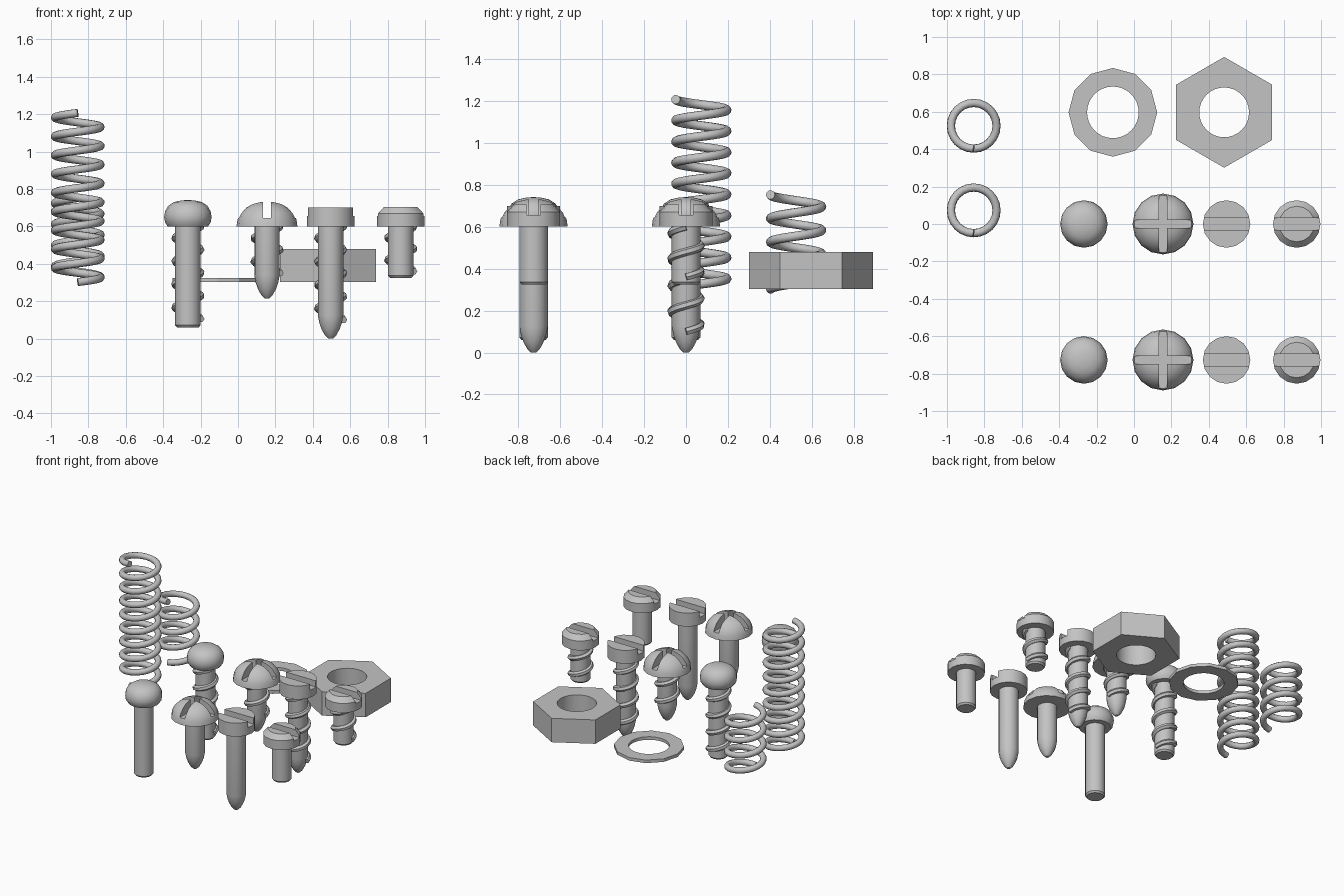
import bpy, bmesh, math

if "Cube" in bpy.data.objects:
    bpy.data.objects.remove(bpy.data.objects["Cube"], do_unlink=True)

steel = bpy.data.materials.new("brushed_steel")
steel.use_nodes = True
COLOR = (0.55, 0.55, 0.55, 1)
steel.diffuse_color = COLOR
steel.node_tree.nodes["Principled BSDF"].inputs["Base Color"].default_value = COLOR


def activate(obj):
    bpy.ops.object.select_all(action="DESELECT")
    obj.select_set(True)
    bpy.context.view_layer.objects.active = obj


def finish(obj, angle=35):
    obj.data.materials.clear()
    obj.data.materials.append(steel)
    activate(obj)
    bpy.ops.object.shade_smooth_by_angle(angle=math.radians(angle))
    return obj


def lathe(name, profile, center, sides=16):
    """Revolve (radius, z) points, bottom to top, into a closed solid."""
    bm = bmesh.new()
    rings = []
    for r, z in profile:
        ring = []
        for i in range(sides):
            a = math.tau * i / sides
            ring.append(bm.verts.new((r * math.cos(a), r * math.sin(a), z)))
        rings.append(ring)
    for low, high in zip(rings, rings[1:]):
        for i in range(sides):
            j = (i + 1) % sides
            bm.faces.new((low[i], low[j], high[j], high[i]))
    bm.faces.new(rings[0][::-1])
    bm.faces.new(rings[-1])
    mesh = bpy.data.meshes.new(name)
    bm.to_mesh(mesh)
    bm.free()
    obj = bpy.data.objects.new(name, mesh)
    obj.location = (*center, 0)
    bpy.context.collection.objects.link(obj)
    return obj


def subtract(obj, cutter):
    activate(obj)
    mod = obj.modifiers.new("cut", "BOOLEAN")
    mod.operation = "DIFFERENCE"
    mod.solver = "EXACT"
    mod.object = cutter
    bpy.ops.object.modifier_apply(modifier=mod.name)
    bpy.data.objects.remove(cutter, do_unlink=True)


def slot(obj, center, width, floor, along_x=True):
    bpy.ops.mesh.primitive_cube_add(size=1, location=(*center, floor + 0.1))
    cutter = bpy.context.object
    cutter.scale = (0.5, width, 0.2) if along_x else (width, 0.5, 0.2)
    bpy.context.view_layer.update()
    subtract(obj, cutter)


def helix(name, center, radius, wire, z0, z1, turns, start, steps, resolution):
    curve = bpy.data.curves.new(name, "CURVE")
    curve.dimensions = "3D"
    curve.bevel_depth = wire
    curve.bevel_resolution = resolution
    curve.use_fill_caps = True
    spline = curve.splines.new("POLY")
    count = int(turns * steps)
    spline.points.add(count)
    for i, p in enumerate(spline.points):
        t = i / count
        a = start + t * turns * math.tau
        p.co = (radius * math.cos(a), radius * math.sin(a), z0 + t * (z1 - z0), 1)
    obj = bpy.data.objects.new(name, curve)
    obj.location = (*center, 0)
    bpy.context.collection.objects.link(obj)
    activate(obj)
    bpy.ops.object.convert(target="MESH")
    return finish(bpy.context.object, 50)


def plate(name, center, sides, radius, hole, z0, z1):
    def prism(n, r, height):
        bpy.ops.mesh.primitive_cylinder_add(
            vertices=n, radius=r, depth=height, location=(*center, (z0 + z1) / 2))
        return bpy.context.object
    obj = prism(sides, radius, z1 - z0)
    obj.name = name
    subtract(obj, prism(32, hole, 1))
    return finish(obj, 20)


SHANK = 0.068
HEAD_Z = 0.6


def blunt(bottom):
    return [(0.058, bottom), (SHANK, bottom + 0.012), (SHANK, HEAD_Z + 0.02)]


def pointed(bottom):
    tip = [(0.012, 0), (0.03, 0.017), (0.048, 0.05), (0.06, 0.083), (SHANK, 0.125)]
    return [(r, bottom + z) for r, z in tip] + [(SHANK, HEAD_Z + 0.02)]


button = [(0.108, 0.6), (0.122, 0.622), (0.127, 0.65), (0.122, 0.68),
          (0.105, 0.71), (0.075, 0.73), (0.035, 0.739), (0.005, 0.741)]
round_top = [(0.163, 0.6), (0.158, 0.635), (0.143, 0.668), (0.115, 0.7),
             (0.08, 0.72), (0.04, 0.73), (0.005, 0.732)]
cheese = [(0.127, 0.6), (0.127, 0.7)]
bevelled = [(0.127, 0.6), (0.127, 0.67), (0.095, 0.705)]

# name, x, head profile, shank profile, thread start height, thread turns
screws = [
    ("button_screw", -0.268, button, blunt(0.06), 0.105, 4),
    ("cross_screw", 0.155, round_top, pointed(0.215), 0.35, 2),
    ("flat_screw", 0.495, cheese, pointed(0), 0.1, 4),
    ("bevelled_screw", 0.87, bevelled, blunt(0.325), 0.36, 2),
]

# Plain row in front, threaded row behind
for row, y in (("plain", -0.727), ("threaded", 0)):
    for name, x, head_profile, shank_profile, thread_z, turns in screws:
        label = f"{row}_{name}"
        center = (x, y)
        head = lathe(label + "_head", head_profile, center)
        if name == "cross_screw":
            slot(head, center, 0.042, 0.645, True)
            slot(head, center, 0.042, 0.645, False)
        elif name != "button_screw":
            slot(head, center, 0.065, 0.655)
        finish(head)
        finish(lathe(label + "_shank", shank_profile, center))
        if row == "threaded":
            helix(label + "_thread", center, 0.07, 0.019, thread_z, 0.6, turns, 0, 20, 1)

# Springs
helix("tall_spring", (-0.857, 0.073), 0.122, 0.022, 0.302, 1.207, 9, -math.pi / 2, 24, 3)
helix("short_spring", (-0.857, 0.525), 0.122, 0.022, 0.302, 0.752, 4, -math.pi / 2, 24, 3)

# Washer and nut
plate("washer", (-0.113, 0.597), 12, 0.237, 0.138, 0.302, 0.325)
plate("hex_nut", (0.482, 0.597), 6, 0.296, 0.133, 0.302, 0.48)
